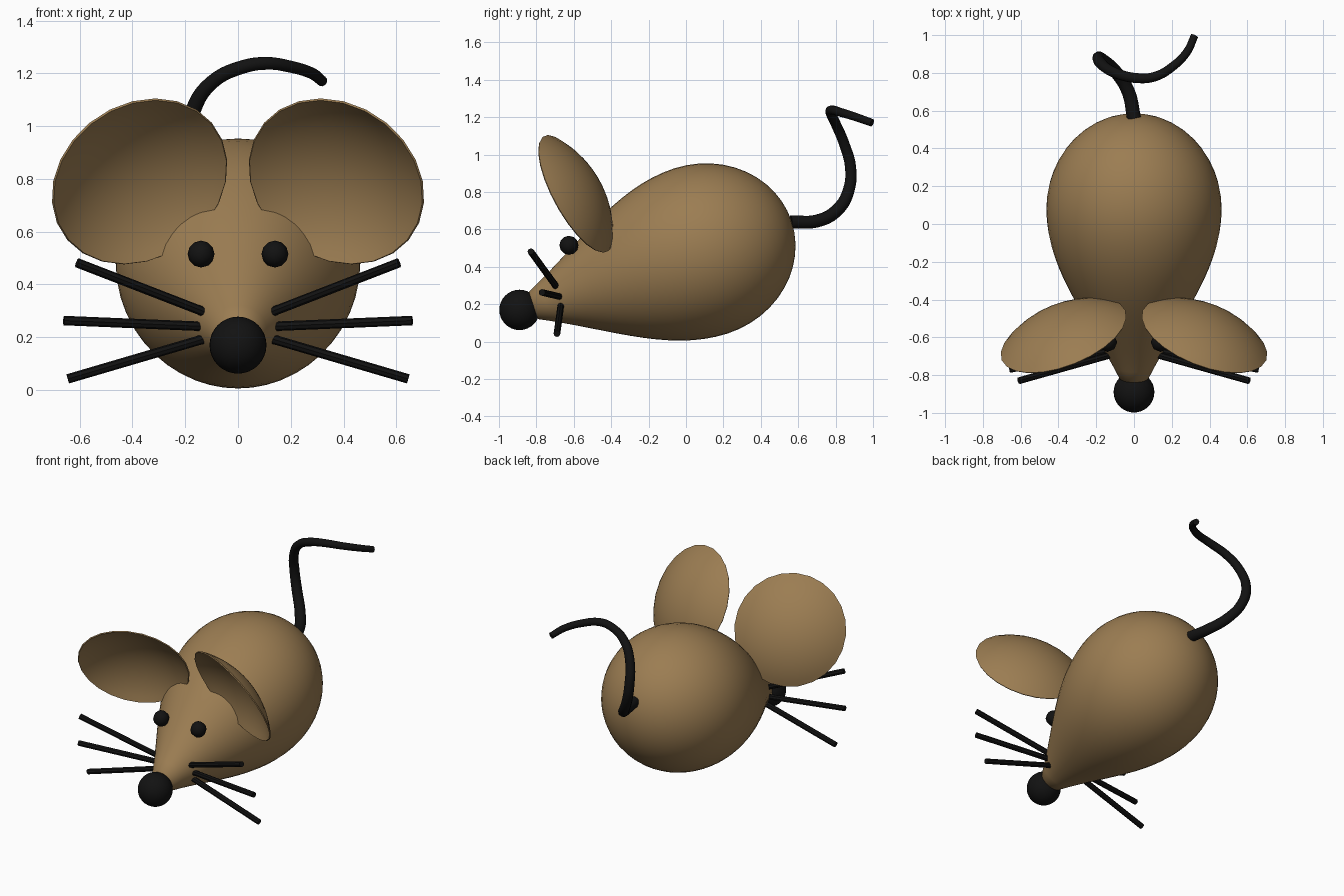
import bpy, bmesh, math
from mathutils import Vector, Matrix
from mathutils.geometry import interpolate_bezier

if "Cube" in bpy.data.objects:
    bpy.data.objects.remove(bpy.data.objects["Cube"])


def material(name, rgb):
    m = bpy.data.materials.new(name)
    m.diffuse_color = (*rgb, 1)
    m.use_nodes = True
    m.node_tree.nodes["Principled BSDF"].inputs["Base Color"].default_value = m.diffuse_color
    return m


fur = material("fur", (0.33, 0.205, 0.085))
black = material("black", (0.006, 0.006, 0.006))


def finish(ob, name, mat, angle=40):
    ob.name = name
    ob.data.materials.append(mat)
    bpy.ops.object.select_all(action='DESELECT')
    ob.select_set(True)
    bpy.context.view_layer.objects.active = ob
    bpy.ops.object.shade_smooth_by_angle(angle=math.radians(angle))
    return ob


def lathe(name, profile, origin, axis, segments, mat):
    """Revolve (distance along axis, radius) points around an axis."""
    bm = bmesh.new()
    verts = [bm.verts.new((r, 0, s)) for s, r in profile]
    edges = [bm.edges.new(p) for p in zip(verts, verts[1:])]
    bmesh.ops.spin(bm, geom=verts + edges, cent=(0, 0, 0), axis=(0, 0, 1),
                   angle=math.tau, steps=segments, use_merge=False)
    bmesh.ops.remove_doubles(bm, verts=bm.verts, dist=1e-5)
    bmesh.ops.recalc_face_normals(bm, faces=bm.faces)
    rot = Vector(axis).to_track_quat('Z', 'Y').to_matrix().to_4x4()
    bm.transform(Matrix.Translation(origin) @ rot)
    me = bpy.data.meshes.new(name)
    bm.to_mesh(me)
    bm.free()
    ob = bpy.data.objects.new(name, me)
    bpy.context.collection.objects.link(ob)
    return finish(ob, name, mat)


def sphere(name, loc, r, segments, rings, angle):
    bpy.ops.mesh.primitive_uv_sphere_add(segments=segments, ring_count=rings, radius=r, location=loc)
    return finish(bpy.context.object, name, black, angle)


# Body: teardrop around a tilted axis, pointed at the snout
centre = Vector((0, 0.08, 0.485))
tilt = math.radians(18)
axis = Vector((0, math.cos(tilt), math.sin(tilt)))
front = interpolate_bezier(Vector((-0.94, 0.078, 0)), Vector((-0.60, 0.24, 0)),
                           Vector((-0.33, 0.464, 0)), Vector((0, 0.464, 0)), 16)
profile = [(-0.96, 0), (-0.957, 0.05)] + [(p.x, p.y) for p in front]
for i in range(1, 13):
    a = math.pi / 2 * i / 12
    profile.append((0.51 * math.sin(a), 0.464 * math.cos(a) if i < 12 else 0))
lathe("body", profile, centre, axis, 48, fur)

# Nose
sphere("nose", centre - axis * 1.02, 0.108, 32, 16, 40)

# Ears: thin shallow bowls opening forward and down
R, depth, thick = 0.353, 0.12, 0.008
ball = (R * R + depth * depth) / (2 * depth)
half = math.asin(R / ball)


def bowl(radius):
    return [(ball - radius * math.cos(half * i / 10), radius * math.sin(half * i / 10))
            for i in range(11)]


ear_profile = bowl(ball) + bowl(ball - thick)[::-1]

# Whiskers: start and end on the +x side
whisker_lines = [((0.148, -0.70, 0.303), (0.61, -0.83, 0.482)),
                 ((0.159, -0.68, 0.242), (0.66, -0.77, 0.263)),
                 ((0.148, -0.67, 0.188), (0.645, -0.69, 0.042))]

for side, x in (("right", 1), ("left", -1)):
    lathe(side + "_ear", ear_profile, (0.413 * x, -0.49, 0.845),
          (-0.33 * x, -0.82, -0.45), 24, fur)
    sphere(side + "_eye", (0.14 * x, -0.626, 0.515), 0.051, 8, 6, 60)
    for i, (a, b) in enumerate(whisker_lines):
        a, b = (Vector((p[0] * x, p[1], p[2])) for p in (a, b))
        d = (b - a).normalized()
        a -= d * 0.02
        n = (b - a).length
        lathe(f"{side}_whisker_{i + 1}", [(0, 0), (0, 0.018), (n, 0.018), (n, 0)],
              a, d, 8, black)

# Tail: tapered curling tube
path = [(0, 0.56, 0.64), (-0.03, 0.70, 0.645), (-0.10, 0.81, 0.705),
        (-0.165, 0.87, 0.81), (-0.19, 0.88, 0.93), (-0.17, 0.845, 1.06),
        (-0.10, 0.80, 1.165), (0.02, 0.772, 1.225), (0.11, 0.78, 1.238),
        (0.20, 0.83, 1.225), (0.28, 0.91, 1.20), (0.32, 0.995, 1.17)]
cu = bpy.data.curves.new("tail", 'CURVE')
cu.dimensions = '3D'
cu.bevel_depth = 0.037
cu.bevel_resolution = 3
cu.resolution_u = 5
cu.use_fill_caps = True
sp = cu.splines.new('BEZIER')
sp.bezier_points.add(len(path) - 1)
for i, (pt, co) in enumerate(zip(sp.bezier_points, path)):
    pt.co = co
    pt.handle_left_type = pt.handle_right_type = 'AUTO'
    pt.radius = 1 - 0.45 * i / (len(path) - 1)
tail = bpy.data.objects.new("tail", cu)
bpy.context.collection.objects.link(tail)
bpy.ops.object.select_all(action='DESELECT')
tail.select_set(True)
bpy.context.view_layer.objects.active = tail
bpy.ops.object.convert(target='MESH')
finish(bpy.context.object, "tail", black)
